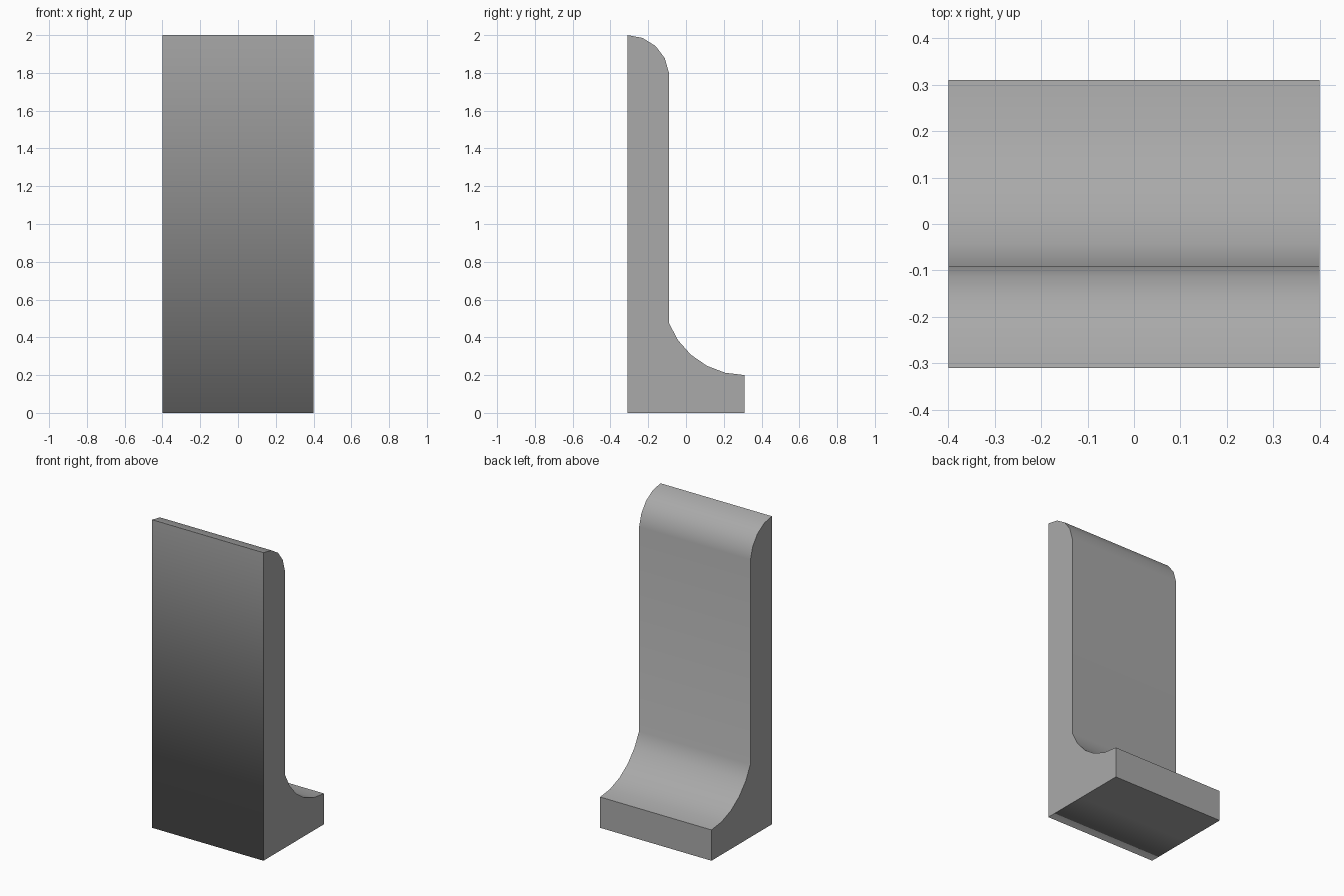
import bpy
import bmesh
import math

cube = bpy.data.objects.get("Cube")
if cube:
    bpy.data.objects.remove(cube, do_unlink=True)

HALF_WIDTH, FRONT, BACK, WALL_BACK = 0.4, -0.31, 0.31, -0.09
BASE_TOP, FILLET_TOP, ROUND_START, TOP = 0.2, 0.475, 1.8, 2.0


def arc(cy, cz, radius, start, end, steps):
    """Points on a circle in the side plane, angles measured from +y."""
    angles = [start + (end - start) * i / steps for i in range(steps + 1)]
    return [(cy + radius * math.cos(a), cz + radius * math.sin(a)) for a in angles]


def tangent_arc(cy, z, width, height, side, steps):
    """Arc that is level at (cy, z) and ends width away, height up or down."""
    radius = (width ** 2 + height ** 2) / (2 * height)
    sweep = math.asin(width / radius)
    middle = math.pi / 2 * side
    return arc(cy, z - side * radius, radius, middle, middle - sweep, steps)


# Side profile: flat base, concave fillet, upright wall, rounded top
fillet = tangent_arc(BACK, BASE_TOP, BACK - WALL_BACK, FILLET_TOP - BASE_TOP, -1, 5)
crown = tangent_arc(FRONT, TOP, WALL_BACK - FRONT, TOP - ROUND_START, 1, 4)
profile = [(FRONT, 0), (0, 0), (BACK, 0)] + fillet + crown[::-1]

# Extrude the profile across the width
bm = bmesh.new()
section = bm.faces.new([bm.verts.new((-HALF_WIDTH, y, z)) for y, z in profile])
result = bmesh.ops.extrude_face_region(bm, geom=[section], use_keep_orig=True)
moved = [v for v in result["geom"] if isinstance(v, bmesh.types.BMVert)]
bmesh.ops.translate(bm, verts=moved, vec=(2 * HALF_WIDTH, 0, 0))
bmesh.ops.recalc_face_normals(bm, faces=bm.faces)

# Smooth curves, crisp corners, softly shaded lower front edge
for face in bm.faces:
    face.smooth = True
for edge in bm.edges:
    lower_front = all(v.co.z < 0.001 and v.co.y < FRONT + 0.001 for v in edge.verts)
    edge.smooth = lower_front or edge.calc_face_angle(0) < math.radians(35)

mesh = bpy.data.meshes.new("curb_profile_block")
bm.to_mesh(mesh)
bm.free()
block = bpy.data.objects.new("curb_profile_block", mesh)
bpy.context.collection.objects.link(block)

# Plain grey finish
grey = bpy.data.materials.new("plain_grey")
grey.use_nodes = True
colour = (0.4, 0.4, 0.4, 1)
grey.diffuse_color = colour
grey.node_tree.nodes["Principled BSDF"].inputs["Base Color"].default_value = colour
mesh.materials.append(grey)
